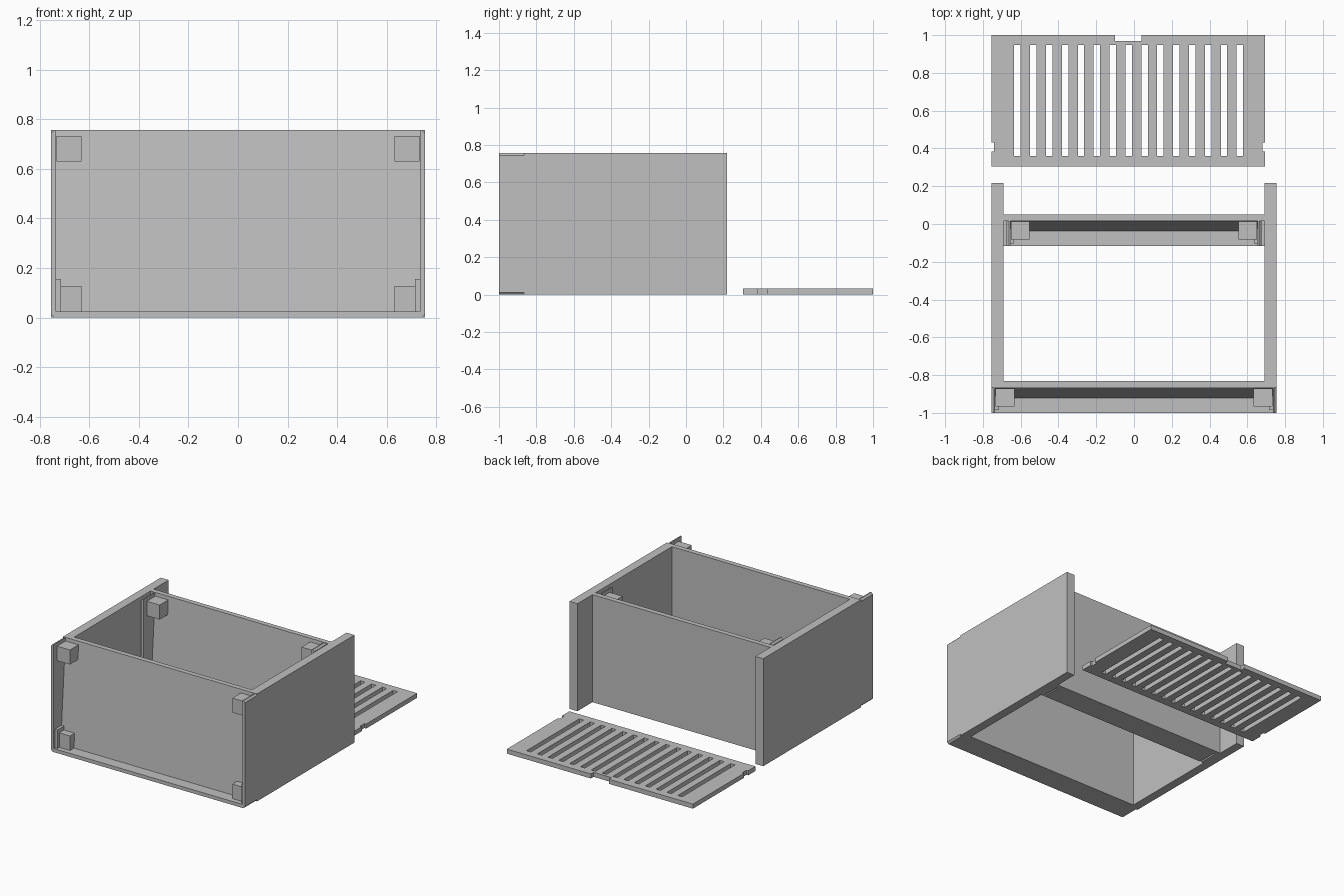
import bpy, bmesh

if "Cube" in bpy.data.objects:
    bpy.data.objects.remove(bpy.data.objects["Cube"])

grey = bpy.data.materials.new("light_grey")
grey.diffuse_color = (0.53, 0.53, 0.53, 1)
grey.use_nodes = True
grey.node_tree.nodes["Principled BSDF"].inputs["Base Color"].default_value = grey.diffuse_color


def prism(name, profile, axis, lo, hi):
    """Extrude a 2D profile along axis: 'x' takes (y, z), 'y' takes (x, z), 'z' takes (x, y)."""
    place = {"x": lambda a, b, t: (t, a, b),
             "y": lambda a, b, t: (a, t, b),
             "z": lambda a, b, t: (a, b, t)}[axis]
    bm = bmesh.new()
    ends = [[bm.verts.new(place(a, b, t)) for a, b in profile] for t in (lo, hi)]
    bm.faces.new(ends[0])
    bm.faces.new(ends[1])
    n = len(profile)
    for i in range(n):
        j = (i + 1) % n
        bm.faces.new((ends[0][i], ends[0][j], ends[1][j], ends[1][i]))
    bmesh.ops.recalc_face_normals(bm, faces=bm.faces)
    mesh = bpy.data.meshes.new(name)
    bm.to_mesh(mesh)
    bm.free()
    mesh.materials.append(grey)
    obj = bpy.data.objects.new(name, mesh)
    bpy.context.collection.objects.link(obj)
    return obj


def box(name, x, y, z):
    x0, x1 = sorted(x)
    return prism(name, [(x0, y[0]), (x1, y[0]), (x1, y[1]), (x0, y[1])], "z", *z)


H = 0.756      # height of the walls
LIP = 0.025    # thickness of the bottom ledge


def leaning_panel(name, front, half):
    """Panel with a vertical back, a slightly leaning front and a bottom ledge."""
    f = front
    prism(name, [(f, 0), (f + 0.168, 0), (f + 0.168, H), (f + 0.133, H),
                 (f + 0.08, LIP), (f, LIP)], "x", -half, half)


def corner_fittings(label, front, half, s, side):
    """Side lip with bevelled outer corners, corner blocks and a small stop."""
    c, out = 0.012, half + 0.019
    prism(f"{label}_lip_{side}",
          [(s * half, 0), (s * (out - c), 0), (s * out, c), (s * out, H - c),
           (s * (out - c), H), (s * half, H)], "y", front, front + 0.15)
    for level, z in (("lower", LIP), ("upper", 0.63)):
        box(f"{label}_{level}_block_{side}", (s * (half - 0.103), s * (half - 0.003)),
            (front + 0.035, front + 0.13), (z, z + 0.102))
    box(f"{label}_stop_{side}", (s * (half - 0.02), s * half),
        (front + 0.015, front + 0.13), (LIP, 0.155))


# Outer front panel and the inner panel behind it
leaning_panel("front_panel", -1.0, 0.735)
leaning_panel("inner_panel", -0.117, 0.655)

for s, side in ((-1, "left"), (1, "right")):
    # Side walls
    box(f"side_wall_{side}", (s * 0.692, s * 0.754), (-0.865, 0.218), (0, H))
    corner_fittings("front", -1.0, 0.735, s, side)
    corner_fittings("inner", -0.117, 0.655, s, side)
    # Flanges that join the inner panel to the side walls
    box(f"inner_flange_{side}", (s * 0.655, s * 0.692), (0.016, 0.051), (0, H))
    box(f"inner_ledge_{side}", (s * 0.674, s * 0.692), (-0.117, 0.016), (0, LIP))

# Slotted plate lying behind the box, with a finger notch and side notches
L, R, B, F = -0.754, 0.694, 1.0, 0.305
plate = prism("slotted_plate", [
    (L, F), (R, F), (R, 0.385), (R - 0.014, 0.385), (R - 0.014, 0.432), (R, 0.432),
    (R, B), (0.04, B), (0.04, 0.97), (-0.10, 0.97), (-0.10, B),
    (L, B), (L, 0.432), (L + 0.014, 0.432), (L + 0.014, 0.385), (L, 0.385)],
    "z", 0, 0.032)

# Row of slots cut through the plate
cutter = box("slot_cutter", (-0.634, -0.600), (0.36, 0.948), (-0.05, 0.1))
array = cutter.modifiers.new("row", "ARRAY")
array.count = 15
array.use_relative_offset = False
array.use_constant_offset = True
array.constant_offset_displace = (0.0841, 0, 0)
cutter.hide_render = True
cutter.hide_viewport = True
cut = plate.modifiers.new("slots", "BOOLEAN")
cut.operation = "DIFFERENCE"
cut.solver = "EXACT"
cut.object = cutter
